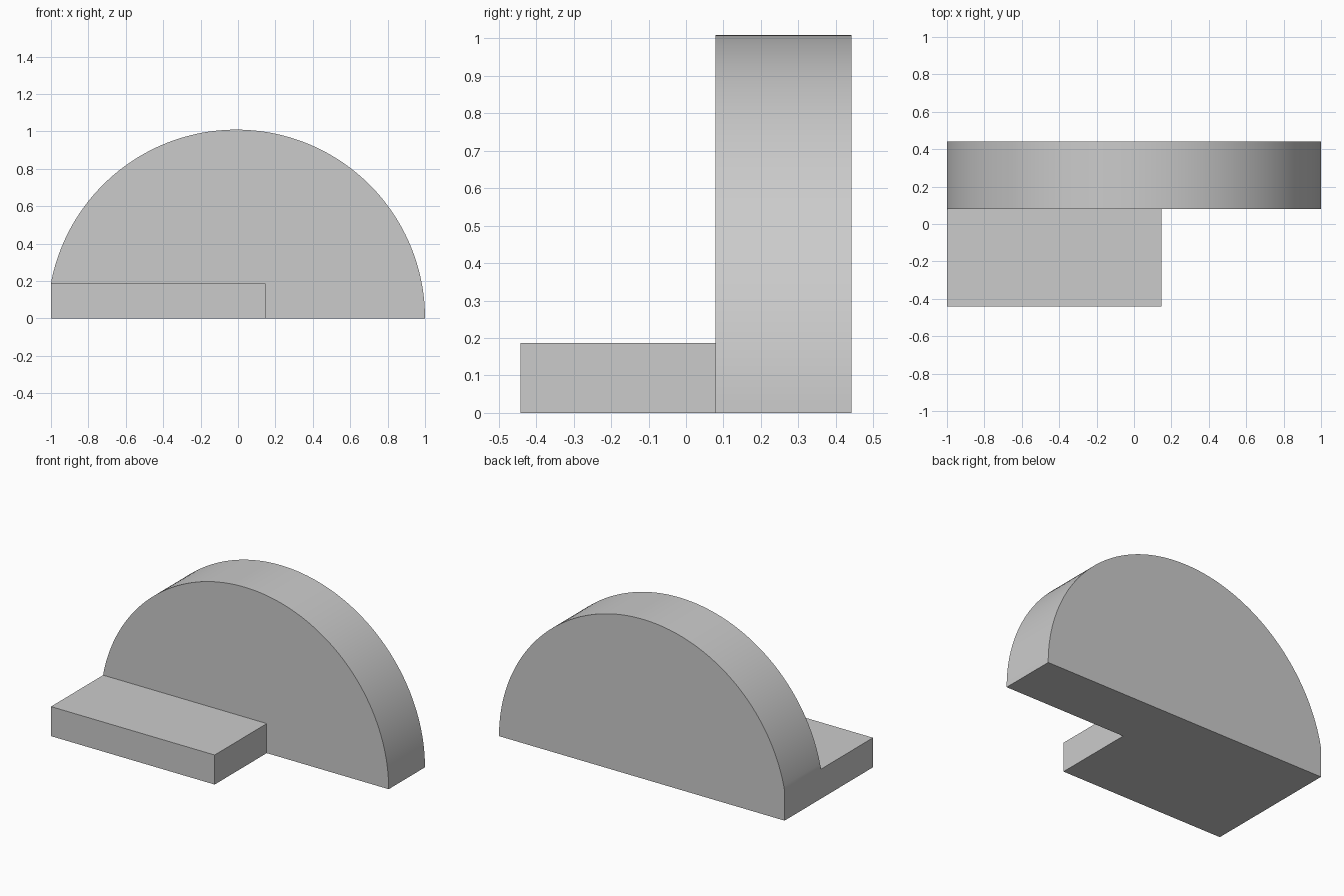
import bpy
import bmesh
import math

cube = bpy.data.objects.get("Cube")
if cube:
    bpy.data.objects.remove(cube, do_unlink=True)

RADIUS, CENTRE_X = 1.009, -0.009
STEP_TOP, STEP_RIGHT = 0.187, 0.146
FRONT, JOINT, BACK = -0.442, 0.079, 0.442
SEGMENTS = 96

grey = bpy.data.materials.new("plain grey")
grey.use_nodes = True
colour = (0.6, 0.6, 0.6, 1)
grey.diffuse_color = colour
grey.node_tree.nodes["Principled BSDF"].inputs["Base Color"].default_value = colour


def extrude_profile(name, points, y0, y1):
    """Solid made by extruding an x-z outline from y0 to y1."""
    bm = bmesh.new()
    face = bm.faces.new([bm.verts.new((x, y0, z)) for x, z in points])
    result = bmesh.ops.extrude_face_region(bm, geom=[face])
    verts = [g for g in result["geom"] if isinstance(g, bmesh.types.BMVert)]
    bmesh.ops.translate(bm, verts=verts, vec=(0, y1 - y0, 0))
    bmesh.ops.recalc_face_normals(bm, faces=bm.faces)
    mesh = bpy.data.meshes.new(name)
    bm.to_mesh(mesh)
    bm.free()
    mesh.materials.append(grey)
    obj = bpy.data.objects.new(name, mesh)
    bpy.context.collection.objects.link(obj)
    return obj


# Half disc, trimmed flush with the step on its -x side
end_angle = math.pi - math.asin(STEP_TOP / RADIUS)
outline = []
for i in range(SEGMENTS + 1):
    a = end_angle * i / SEGMENTS
    outline.append((CENTRE_X + RADIUS * math.cos(a), RADIUS * math.sin(a)))
outline[-1] = (-1, STEP_TOP)
outline.append((-1, 0))
body = extrude_profile("half_disc_with_step", outline, JOINT, BACK)

# Low rectangular step in front, merged into the disc as one solid
step = extrude_profile(
    "step_helper",
    [(-1, 0), (STEP_RIGHT, 0), (STEP_RIGHT, STEP_TOP), (-1, STEP_TOP)],
    FRONT, JOINT)
union = body.modifiers.new("join step", "BOOLEAN")
union.operation = "UNION"
union.solver = "EXACT"
union.object = step

bpy.ops.object.select_all(action="DESELECT")
body.select_set(True)
bpy.context.view_layer.objects.active = body
bpy.ops.object.modifier_apply(modifier=union.name)
bpy.data.objects.remove(step, do_unlink=True)

# Smooth curved rim with crisp edges
bpy.ops.object.shade_smooth_by_angle(angle=math.radians(30))
